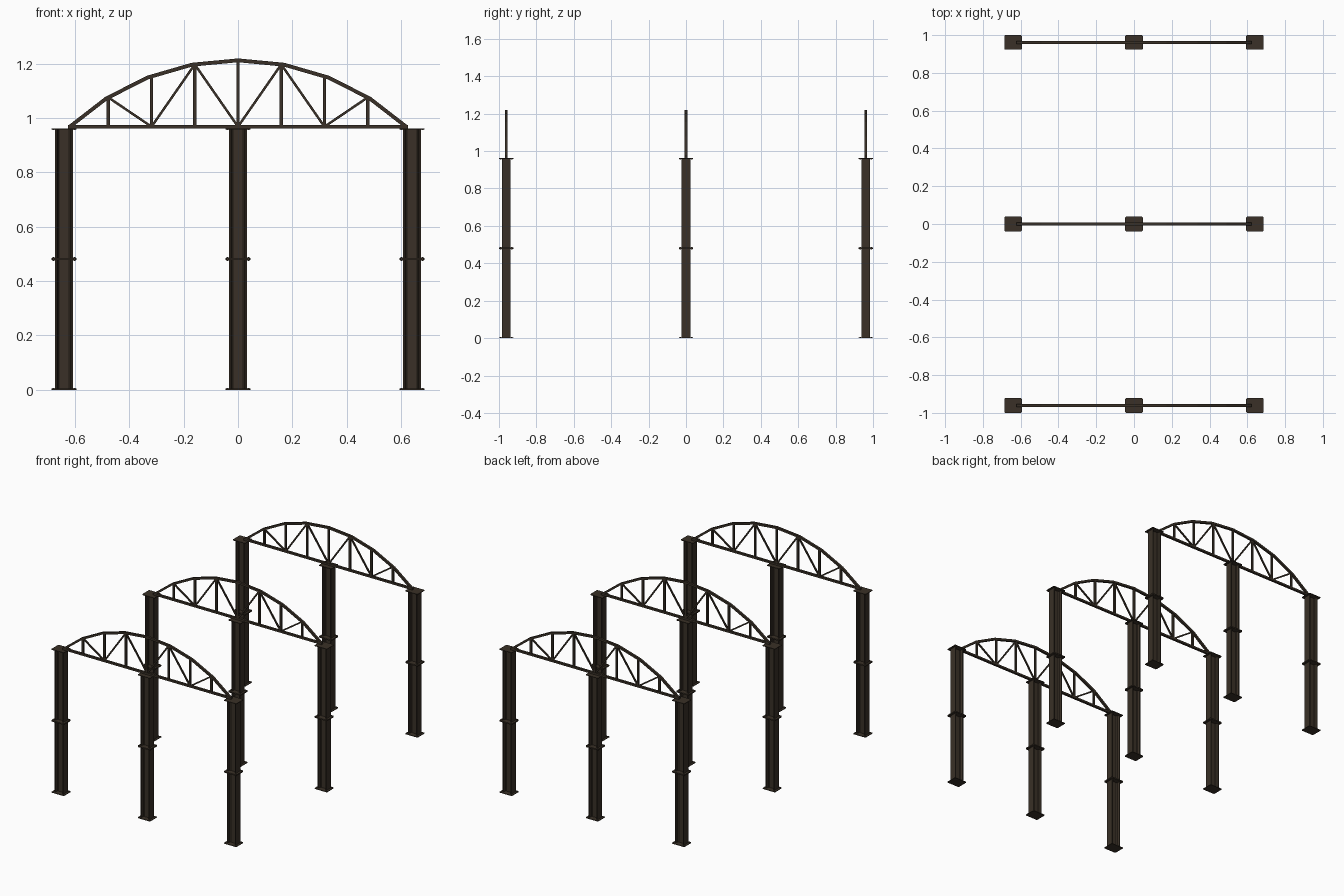
import bpy, bmesh, math
from mathutils import Vector

if "Cube" in bpy.data.objects:
    bpy.data.objects.remove(bpy.data.objects["Cube"])

mat = bpy.data.materials.new("dark brown steel")
mat.diffuse_color = (0.041, 0.030, 0.020, 1)
mat.use_nodes = True
mat.node_tree.nodes["Principled BSDF"].inputs["Base Color"].default_value = mat.diffuse_color


def finish(bm, name, loc=(0, 0, 0)):
    bmesh.ops.recalc_face_normals(bm, faces=bm.faces)
    me = bpy.data.meshes.new(name)
    bm.to_mesh(me)
    bm.free()
    me.materials.append(mat)
    ob = bpy.data.objects.new(name, me)
    ob.location = loc
    bpy.context.collection.objects.link(ob)
    return ob


def copy(ob, name, loc):
    new = ob.copy()
    new.name = name
    new.location = loc
    bpy.context.collection.objects.link(new)


def prism(bm, pts, step):
    """Extrude a closed loop of 3D points along step."""
    f = bm.faces.new([bm.verts.new(p) for p in pts])
    g = bmesh.ops.extrude_face_region(bm, geom=[f], use_keep_orig=True)
    bmesh.ops.translate(bm, vec=step,
                        verts=[v for v in g["geom"] if isinstance(v, bmesh.types.BMVert)])


def bar(bm, a, b, w, d):
    """Straight bar in the XZ plane, w wide and d deep in y."""
    a, b = Vector((a[0], 0, a[1])), Vector((b[0], 0, b[1]))
    n = (b - a).normalized().cross(Vector((0, 1, 0))) * w / 2
    y = Vector((0, d / 2, 0))
    prism(bm, [a + n - y, b + n - y, b - n - y, a - n - y], y * 2)


SEG, PT = 0.481, 0.004     # column segment height, end plate thickness
COL_X, COL_Y = 0.64, 0.961

# I-section shaft with sloping flange roots
quarter = [(0.033, 0.024), (0.026, 0.024), (0.023, 0.008), (0.018, 0.004)]
loop = (quarter + [(-x, y) for x, y in reversed(quarter)]
        + [(-x, -y) for x, y in quarter] + [(x, -y) for x, y in reversed(quarter)])
bm = bmesh.new()
prism(bm, [(x, y, PT) for x, y in loop], (0, 0, SEG - 2 * PT))
# end plates with clipped corners, and bolt heads on their inner sides
hx, hy, c = 0.0465, 0.0385, 0.004
plate = [(hx, hy - c), (hx - c, hy), (c - hx, hy), (-hx, hy - c),
         (-hx, c - hy), (c - hx, -hy), (hx - c, -hy), (hx, c - hy)]
for z, bz in ((0, PT), (SEG - PT, SEG - PT - 0.003)):
    prism(bm, [(x, y, z) for x, y in plate], (0, 0, PT))
    for sx in (-1, 1):
        for sy in (-1, 1):
            prism(bm, [(sx * 0.039 + 0.004 * math.cos(k * math.pi / 3),
                        sy * 0.030 + 0.004 * math.sin(k * math.pi / 3), bz)
                       for k in range(6)], (0, 0, 0.003))
column = finish(bm, "column_segment", (-COL_X, -COL_Y, 0))

# arched truss: eight-segment arc over a straight bottom chord
R, ZC, HALF, TH, D = 0.907, 0.305, math.asin(0.62 / 0.907), 0.014, 0.015
CHORD = 0.968
bm = bmesh.new()


def arc(r):
    return [(r * math.sin(HALF * k / 4), -D / 2, ZC + r * math.cos(HALF * k / 4))
            for k in range(-4, 5)]


prism(bm, arc(R + TH / 2) + arc(R - TH / 2)[::-1], (0, D, 0))
bar(bm, (-0.625, CHORD), (0.625, CHORD), 0.013, D)


def arch_z(x):
    pts = arc(R)
    for p, q in zip(pts, pts[1:]):
        if p[0] <= x <= q[0]:
            return p[2] + (q[2] - p[2]) * (x - p[0]) / (q[0] - p[0])


# posts, then zigzag braces on both halves
S = 0.159
for k in range(-3, 4):
    bar(bm, (k * S, CHORD), (k * S, arch_z(k * S)), 0.0125, 0.012)
for s in (-1, 1):
    zig = [(s * k * S, arch_z(s * k * S) if k % 2 else CHORD) for k in (3, 2, 1, 0)]
    for p, q in zip(zig, zig[1:]):
        bar(bm, p, q, 0.009, 0.009)
truss = finish(bm, "arched_truss", (0, -COL_Y, 0))

# repeat over three frames with three columns of two segments
for y in (-COL_Y, 0, COL_Y):
    if y > -COL_Y:
        copy(truss, "arched_truss", (0, y, 0))
    for x in (-COL_X, 0, COL_X):
        for z in (0, SEG):
            if (x, y, z) != (-COL_X, -COL_Y, 0):
                copy(column, "column_segment", (x, y, z))
